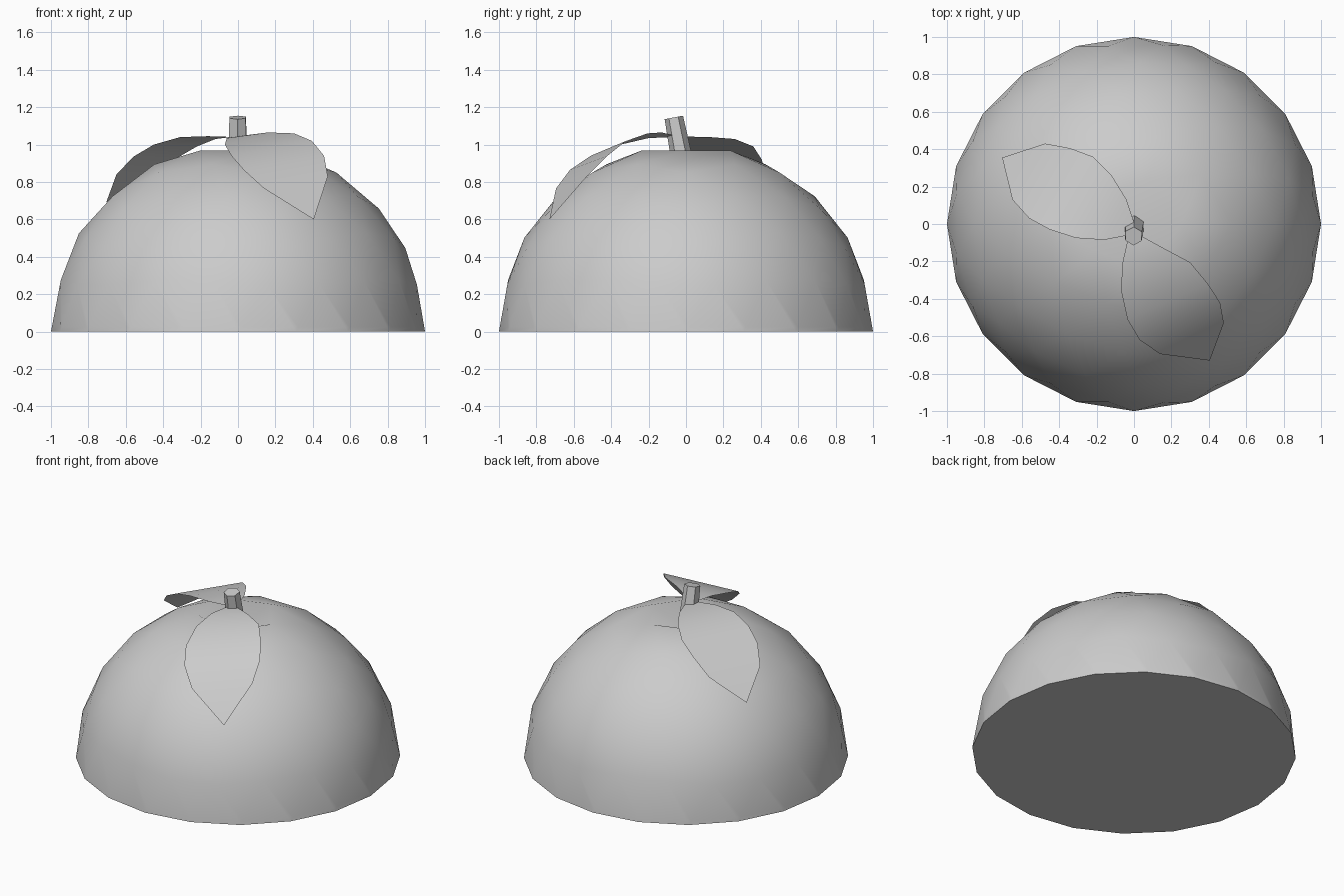
import bpy, bmesh
from mathutils import Vector

if "Cube" in bpy.data.objects:
    bpy.data.objects.remove(bpy.data.objects["Cube"])


def finish(name, bm, smooth=True):
    mesh = bpy.data.meshes.new(name)
    for f in bm.faces:
        f.smooth = smooth
    bm.to_mesh(mesh)
    bm.free()
    obj = bpy.data.objects.new(name, mesh)
    bpy.context.collection.objects.link(obj)
    return obj


# Half fruit: icosphere cut at the equator, with a dimple at the pole
bm = bmesh.new()
bmesh.ops.create_icosphere(bm, subdivisions=3, radius=1)
for z, clear in ((0, True), (0.025, False)):
    bmesh.ops.bisect_plane(bm, geom=bm.verts[:] + bm.edges[:] + bm.faces[:], dist=1e-4,
                           plane_co=(0, 0, z), plane_no=(0, 0, 1), clear_inner=clear)
rim = [e for e in bm.edges if e.is_boundary]
bmesh.ops.contextual_create(bm, geom=rim)
max(bm.verts, key=lambda v: v.co.z).co.z = 0.87
bmesh.ops.recalc_face_normals(bm, faces=bm.faces[:])
fruit = finish("fruit_half", bm)
for f in fruit.data.polygons:
    if f.normal.z < -0.9:
        f.use_smooth = False

# Stem: leaning, slightly tapered six-sided peg
base, top = Vector((0, -0.01, 0.86)), Vector((-0.002, -0.065, 1.145))
axis = top - base
bm = bmesh.new()
bmesh.ops.create_cone(bm, cap_ends=True, segments=6, radius1=0.06, radius2=0.05,
                      depth=axis.length)
bmesh.ops.rotate(bm, verts=bm.verts[:], matrix=axis.to_track_quat('Z', 'Y').to_matrix())
bmesh.ops.translate(bm, verts=bm.verts[:], vec=(base + top) / 2)
finish("stem", bm, smooth=False)


# Leaves: thin curved sheets spanned between two edges that meet at the tip
def leaf(name, left, right, tip):
    bm = bmesh.new()
    a = [bm.verts.new(p) for p in left]
    b = [bm.verts.new(p) for p in right]
    t = bm.verts.new(tip)
    for i in range(len(a) - 1):
        bm.faces.new((a[i], a[i + 1], b[i + 1], b[i]))
    bm.faces.new((a[-1], t, b[-1]))
    bm.normal_update()
    if sum(f.normal.z for f in bm.faces) < 0:
        bmesh.ops.reverse_faces(bm, faces=bm.faces[:])
    finish(name, bm)


leaf("front_leaf",
     [(-0.03, -0.07, 1.04), (-0.06, -0.2, 1.035), (-0.07, -0.35, 1.0),
      (-0.035, -0.51, 0.94), (0.03, -0.62, 0.865), (0.14, -0.695, 0.765)],
     [(0.04, -0.065, 1.05), (0.16, -0.13, 1.065), (0.3, -0.205, 1.06),
      (0.395, -0.32, 1.02), (0.46, -0.42, 0.94), (0.48, -0.53, 0.83)],
     (0.405, -0.73, 0.6))
leaf("back_leaf",
     [(0, 0.01, 1.04), (-0.04, 0.13, 1.04), (-0.12, 0.26, 1.03),
      (-0.22, 0.36, 0.99), (-0.34, 0.405, 0.92), (-0.475, 0.43, 0.83)],
     [(-0.03, -0.06, 1.04), (-0.16, -0.085, 1.045), (-0.31, -0.075, 1.04),
      (-0.45, -0.03, 1.0), (-0.56, 0.03, 0.935), (-0.65, 0.13, 0.84)],
     (-0.705, 0.355, 0.69))
